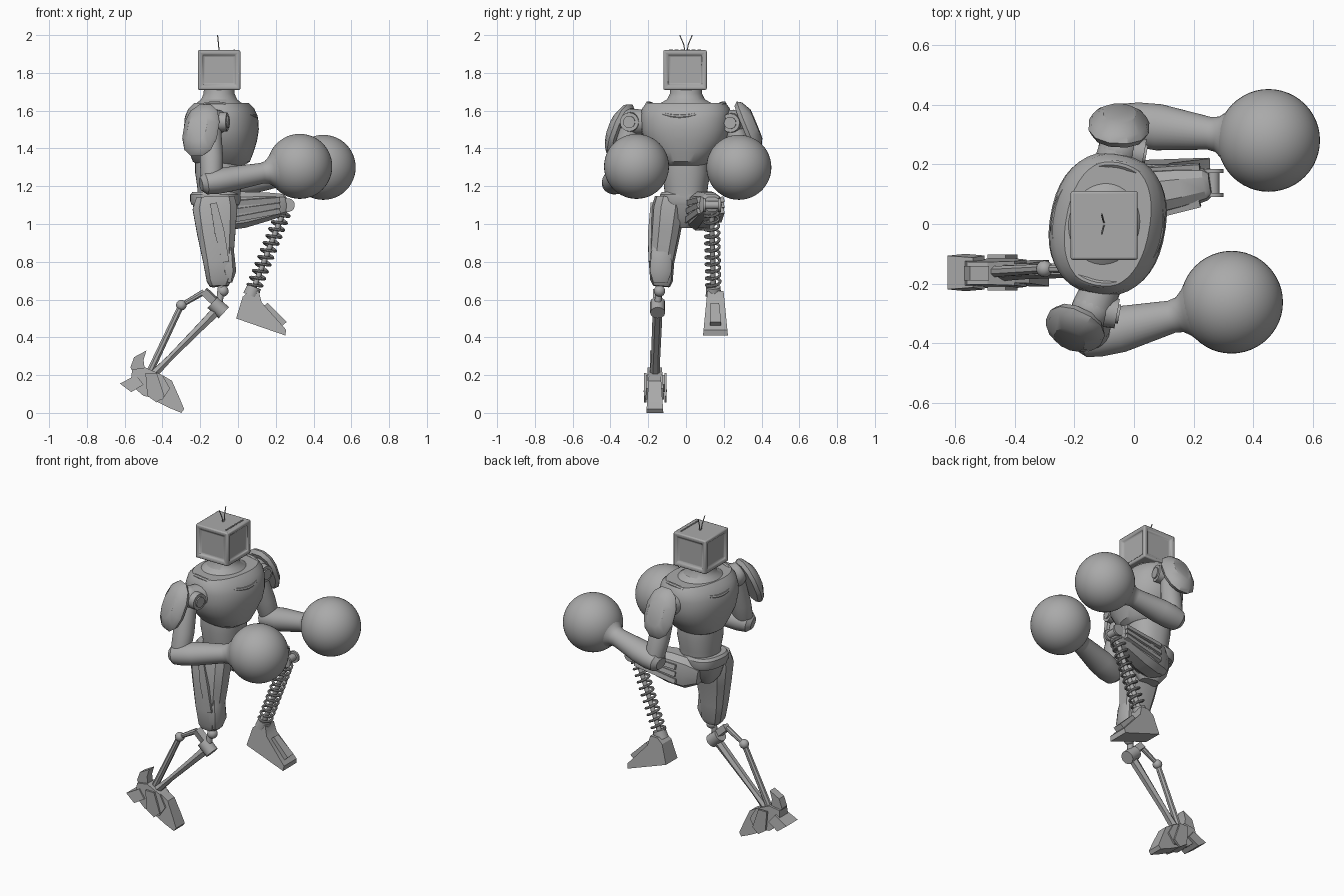
import bpy, bmesh, math
from mathutils import Vector as V

if "Cube" in bpy.data.objects:
    bpy.data.objects.remove(bpy.data.objects["Cube"])

grey = bpy.data.materials.new("plain grey")
grey.use_nodes = True
colour = (0.4, 0.4, 0.4, 1)
grey.diffuse_color = colour
grey.node_tree.nodes["Principled BSDF"].inputs["Base Color"].default_value = colour


def finish(name, bm):
    bmesh.ops.recalc_face_normals(bm, faces=bm.faces)
    me = bpy.data.meshes.new(name)
    bm.to_mesh(me)
    bm.free()
    me.materials.append(grey)
    ob = bpy.data.objects.new(name, me)
    bpy.context.collection.objects.link(ob)
    smooth(ob)
    return ob


def smooth(ob):
    bpy.ops.object.select_all(action='DESELECT')
    ob.select_set(True)
    bpy.context.view_layer.objects.active = ob
    bpy.ops.object.shade_smooth_by_angle(angle=math.radians(32))


def tube(name, rings, hint=(0, 0, 1), n=24, power=2):
    """Loft of superellipse rings (x, y, z, radius_a, radius_b)."""
    bm = bmesh.new()
    d = (V(rings[-1][:3]) - V(rings[0][:3])).normalized()
    a = V(hint)
    a = (a - d * a.dot(d)).normalized()
    b = d.cross(a)
    grow = math.sqrt(2) if n == 4 else 1
    rows = []
    for x, y, z, ra, rb in rings:
        row = []
        for i in range(n):
            t = 2 * math.pi * (i + 0.5) / n
            c, s = math.cos(t), math.sin(t)
            c = math.copysign(abs(c) ** (2 / power), c)
            s = math.copysign(abs(s) ** (2 / power), s)
            row.append(bm.verts.new(V((x, y, z)) + grow * (a * c * ra + b * s * rb)))
        rows.append(row)
    for lo, hi in zip(rows, rows[1:]):
        for i in range(n):
            j = (i + 1) % n
            bm.faces.new((lo[i], lo[j], hi[j], hi[i]))
    bm.faces.new(rows[0])
    bm.faces.new(rows[-1])
    return finish(name, bm)


def along(p, q, steps):
    return [(*V(p).lerp(V(q), t), ra, rb) for t, ra, rb in steps]


def rod(name, p, q, r, r2=None, n=16, hint=(0.1, 0.9, 0.2)):
    return tube(name, along(p, q, [(0, r, r), (1, r2 or r, r2 or r)]), hint, n)


def ball(name, p, r, seg=24):
    bm = bmesh.new()
    bmesh.ops.create_uvsphere(bm, u_segments=seg, v_segments=seg // 2, radius=r)
    bmesh.ops.translate(bm, verts=bm.verts, vec=p)
    return finish(name, bm)


def prism(name, outline, y0, y1, shrink=1.0):
    """Side outline in x, z extruded from y0 to y1, narrower at the top."""
    bm = bmesh.new()
    zs = [p[1] for p in outline]
    mid = (y0 + y1) / 2
    sides = []
    for y in (y0, y1):
        sides.append([bm.verts.new((x, mid + (y - mid) * (1 + (shrink - 1) * (z - min(zs)) / (max(zs) - min(zs))), z))
                      for x, z in outline])
    bm.faces.new(sides[0])
    bm.faces.new(sides[1])
    for i in range(len(outline)):
        j = (i + 1) % len(outline)
        bm.faces.new((sides[0][i], sides[0][j], sides[1][j], sides[1][i]))
    return finish(name, bm)


def wire(name, pts, r, cyclic=False):
    cu = bpy.data.curves.new(name, 'CURVE')
    cu.dimensions = '3D'
    cu.bevel_depth = r
    cu.bevel_resolution = 2
    cu.use_fill_caps = True
    sp = cu.splines.new('POLY')
    sp.points.add(len(pts) - 1)
    for p, co in zip(sp.points, pts):
        p.co = (*co, 1)
    sp.use_cyclic_u = cyclic
    cu.materials.append(grey)
    ob = bpy.data.objects.new(name, cu)
    bpy.context.collection.objects.link(ob)
    bpy.ops.object.select_all(action='DESELECT')
    ob.select_set(True)
    bpy.context.view_layer.objects.active = ob
    bpy.ops.object.convert(target='MESH')
    smooth(bpy.context.object)


# Boxy head with framed, sunken panels on its four sides
bm = bmesh.new()
bmesh.ops.create_cube(bm, size=1)
for v in bm.verts:
    v.co = (v.co.x * 0.225 - 0.1, v.co.y * 0.23 - 0.005, v.co.z * 0.21 + 1.815)
bm.normal_update()
sides = [f for f in bm.faces if abs(f.normal.z) < 0.5]
bmesh.ops.inset_individual(bm, faces=sides, thickness=0.03, depth=0)
bmesh.ops.inset_individual(bm, faces=sides, thickness=0.012, depth=-0.012)
head = finish("head", bm)
bev = head.modifiers.new("soft edges", 'BEVEL')
bev.width, bev.segments = 0.012, 2
for i in range(6):
    y = -0.08 + i * 0.03
    rod("head_vent", (-0.02, y - 0.01, 1.92), (-0.02, y + 0.01, 1.92), 0.004, n=4, hint=(0, 0, 1))
for s in (-1, 1):
    wire("antenna", [(-0.1, 0.005 * s, 1.91), (-0.103, 0.012 * s, 1.95), (-0.108, 0.033 * s, 2.0)], 0.003)

# Torso, turned a little about the vertical
turn = math.radians(-10.5)
face = (math.cos(turn), math.sin(turn), 0)


def stack(name, cx, cy, rows, power=2, n=40):
    return tube(name, [(cx, cy, z, a, b) for z, a, b in rows], face, n, power)


stack("neck", -0.1, 0, [(1.55, .17, .19), (1.6, .155, .18), (1.635, .125, .145), (1.66, .095, .1),
                        (1.69, .082, .085), (1.73, .08, .083)])
stack("chest", -0.088, 0, [(1.31, .12, .11), (1.33, .15, .135), (1.38, .168, .18), (1.44, .185, .222),
                           (1.5, .194, .236), (1.56, .19, .24), (1.61, .17, .234), (1.64, .14, .212)], 2.3)
rim = []
for i in range(48):
    t = 2 * math.pi * i / 48
    u, w = 0.178 * math.cos(t), 0.203 * math.sin(t)
    rim.append((-0.088 + u * face[0] - w * face[1], u * face[1] + w * face[0], 1.637 - 0.07 * math.cos(t) ** 2))
wire("collar_rim", rim, 0.013, True)
stack("abdomen", -0.1, 0, [(1.13, .11, .11), (1.2, .115, .115), (1.27, .125, .128), (1.34, .125, .125)], 2.3)
stack("belt", -0.12, -0.005, [(1.1, .122, .122), (1.12, .13, .13), (1.155, .13, .13), (1.17, .118, .12)], 2.6)
stack("pelvis", -0.12, -0.01, [(0.98, .06, .04), (1.03, .1, .08), (1.11, .12, .115)], 2.6, 12)

# Arms: shoulder, pad, elbow and round glove
arms = {"near": ((-.14, -.285, 1.54), (-.14, -.375, 1.22), (.327, -.262, 1.305), (-.2, -.355, 1.5), (-.4, -.85, .38)),
        "far": ((-.05, .25, 1.535), (-.01, .335, 1.21), (.451, .28, 1.3), (-.05, .335, 1.515), (.05, .92, .38))}
for side, (shoulder, elbow, fist, pad, out) in arms.items():
    rod(side + "_shoulder_joint", (-0.09, shoulder[1] * 0.6, 1.54), shoulder, 0.062, 0.07)
    ball(side + "_shoulder_ball", shoulder, 0.07)
    hub = V(shoulder) + V(face) * 0.085
    rod(side + "_shoulder_hub", shoulder, hub, 0.055, 0.05)
    rod(side + "_shoulder_cap", shoulder, hub + V(face) * 0.008, 0.032)
    tube(side + "_upper_arm", along(shoulder, elbow, [(0, .05, .05), (.3, .055, .055), (.6, .062, .06),
                                                      (.95, .058, .055), (1.1, .045, .045)]), (1, 0, 0))
    tube(side + "_forearm", along(elbow, fist, [(-.12, .035, .04), (-.07, .058, .065), (.04, .066, .075),
                                                (.2, .066, .078), (.57, .055, .055), (.63, .06, .06),
                                                (.68, .08, .08), (.74, .115, .115)]), n=32)
    ball(side + "_glove", fist, 0.172, 48)
    o = V(out).normalized()
    tube(side + "_shoulder_pad", along(V(pad) - o * .03, V(pad) + o * .04,
         [(0, .092, .135), (.3, .104, .152), (.6, .094, .138), (1, .055, .085)]), (o.y, -o.x, 0), 12, 2.3)

# Standing thigh with armour plates
tube("standing_thigh", [(-.12, -.085, 1.14, .105, .08), (-.122, -.095, 1.08, .122, .088),
                        (-.115, -.11, .95, .105, .08), (-.105, -.13, .8, .082, .068),
                        (-.1, -.13, .7, .068, .06), (-.1, -.13, .67, .05, .045)], (1, 0, 0), 10, 2.8)
tube("thigh_plate", along((-.13, -.175, 1.11), (-.065, -.187, .8), [(0, .018, .012), (.5, .026, .02),
                                                                (1, .018, .012)]), (1, 0, 0), 4)
tube("knee_guard", along((-.055, -.13, .92), (-.045, -.135, .69), [(0, .02, .04), (.35, .034, .056), (.75, .04, .06),
                                                               (1, .015, .04)]), (1, 0, 0), 8, 3)

# Skeletal shin
ball("knee_ball", (-.08, -.14, .645), .03)
rod("knee_post", (-.085, -.14, .7), (-.1, -.15, .57), .018)
rod("knee_collar", (-.135, -.15, .585), (-.075, -.15, .53), .04, n=12)
rod("knee_arm", (-.09, -.15, .56), (-.18, -.15, .645), .02, n=4)
rod("rear_link", (-.18, -.15, .64), (-.3, -.15, .57), .016, .013, 8)
ball("rear_link_joint", (-.3, -.15, .57), .028, 16)
rod("rear_rod", (-.3, -.15, .57), (-.475, -.16, .2), .017, .02, 8)
tube("shin", along((-.1, -.15, .555), (-.47, -.165, .18), [(0, .03, .024), (.25, .024, .026), (.7, .018, .024),
                                                         (1, .026, .028)]), n=6)

# Clawed standing foot
prism("foot_core", [(-.56, .23), (-.49, .24), (-.4, .2), (-.36, .13), (-.4, .07), (-.5, .09), (-.57, .15)],
      -.215, -.115, .75)
prism("foot_toe", [(-.4, .2), (-.35, .17), (-.31, .08), (-.285, .02), (-.3, 0), (-.36, .025), (-.44, .065)],
      -.21, -.12, .7)
prism("foot_heel", [(-.625, .155), (-.54, .2), (-.5, .15), (-.565, .11)], -.225, -.1, .8)
prism("ankle_spur", [(-.57, .24), (-.55, .295), (-.485, .33), (-.5, .28), (-.49, .2), (-.54, .19)], -.19, -.14)
for y in (-.222, -.115):
    prism("foot_side_plate", [(-.49, .21), (-.43, .21), (-.39, .09), (-.43, .055), (-.48, .09)], y, y + .012)

# Raised thigh with lengthwise ribs
hip, knee = (-.1, .08, 1.06), (.25, .135, 1.105)
tube("raised_thigh", along(hip, knee, [(-.15, .06, .05), (.05, .1, .085), (.35, .1, .086), (.75, .076, .07),
                                       (.97, .058, .055), (1.02, .04, .04)]), n=10, power=2.8)
for k in range(-1, 2):
    for s in (-1, 1):
        rod("thigh_rib", (-.05, .088 + .083 * s, 1.065 + .045 * k), (.22, .13 + .058 * s, 1.1 + .03 * k), .014, n=4)
rod("knee_axle", (.265, .09, 1.1), (.265, .18, 1.1), .022, hint=(1, 0, 0))
for y in (.09, .17):
    rod("knee_disc", (.265, y, 1.1), (.265, y + .014, 1.1), .036, hint=(1, 0, 0))

# Spring shin
top, low = V((.255, .135, 1.1)), V((.075, .145, .64))
rod("spring_shaft", top, low, .014)
d = (low - top).normalized()
a = V((0, 1, 0)).cross(d).normalized()
b = d.cross(a)
turns, res = 11, 14
coil = []
for i in range(turns * res + 1):
    t = 2 * math.pi * i / res
    coil.append(top.lerp(low, .06 + .88 * i / (turns * res)) + (a * math.cos(t) + b * math.sin(t)) * .037)
wire("spring_coil", coil, .0075)
rod("spring_seat", low - d * .03, low + d * .02, .038, .042)

# Raised foot
prism("raised_foot", [(.025, .615), (.06, .645), (.11, .645), (.125, .585), (.255, .44), (.25, .41), (-.01, .5)],
      .09, .222, .65)
rod("raised_foot_panel", (.14, .153, .568), (.235, .156, .462), .022, .03, 4, (0, 1, 0))
